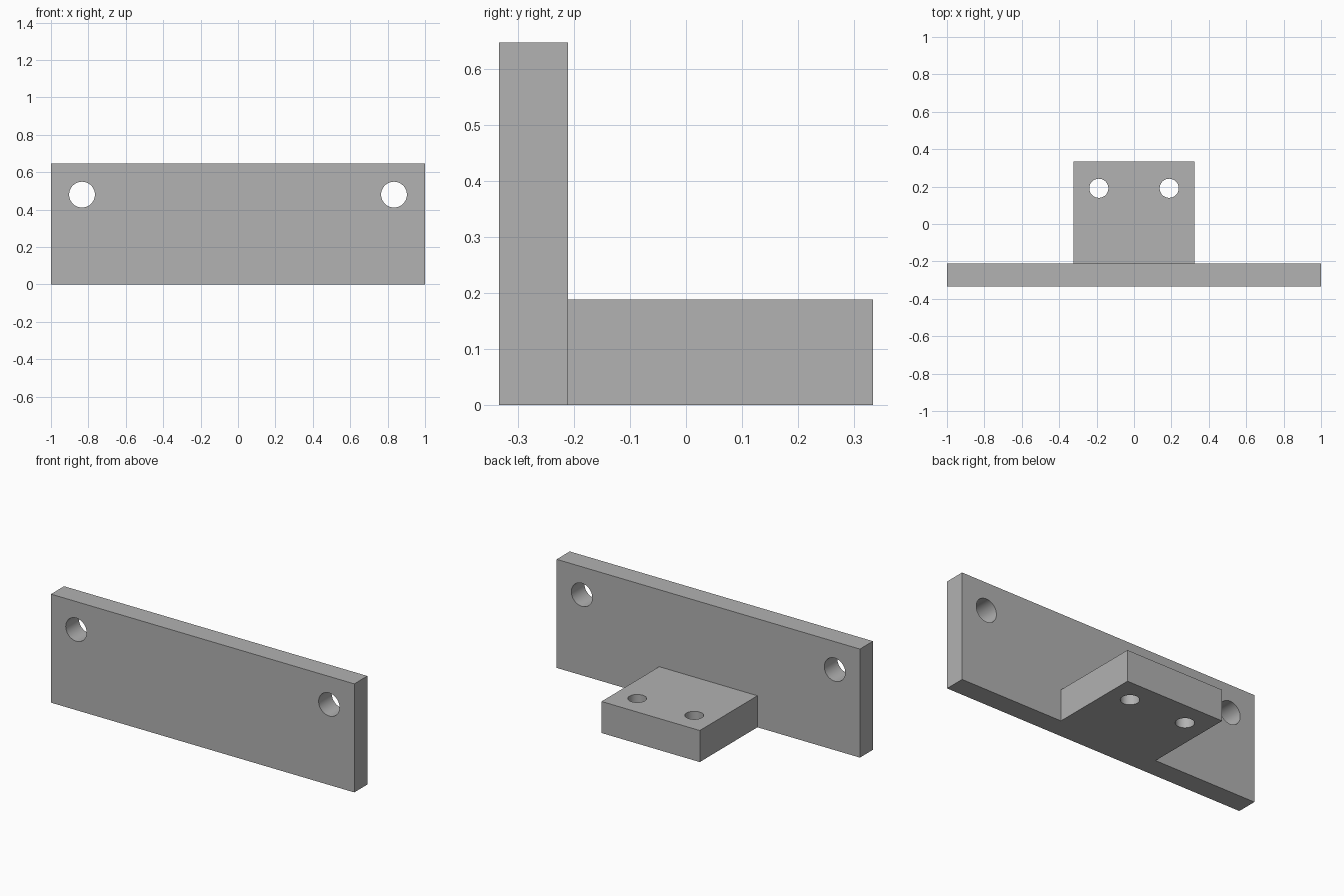
import bpy
import math

if "Cube" in bpy.data.objects:
    bpy.data.objects.remove(bpy.data.objects["Cube"])

grey = bpy.data.materials.new("plain grey")
grey.diffuse_color = (0.445, 0.445, 0.445, 1.0)
grey.use_nodes = True
grey.node_tree.nodes["Principled BSDF"].inputs["Base Color"].default_value = grey.diffuse_color


def box(name, lo, hi):
    centre = [(a + b) / 2 for a, b in zip(lo, hi)]
    bpy.ops.mesh.primitive_cube_add(size=1, location=centre)
    ob = bpy.context.object
    ob.name = name
    ob.scale = [b - a for a, b in zip(lo, hi)]
    bpy.ops.object.transform_apply(location=True, rotation=True, scale=True)
    ob.data.materials.append(grey)
    return ob


def drill(name, centre, radius, depth, rot=(0, 0, 0)):
    bpy.ops.mesh.primitive_cylinder_add(vertices=48, radius=radius, depth=depth,
                                        location=centre, rotation=rot)
    ob = bpy.context.object
    ob.name = name
    ob.data.materials.append(grey)
    return ob


def combine(target, tool, operation):
    mod = target.modifiers.new(operation.lower(), 'BOOLEAN')
    mod.operation = operation
    mod.solver = 'EXACT'
    mod.object = tool
    bpy.context.view_layer.objects.active = target
    bpy.ops.object.modifier_apply(modifier=mod.name)
    bpy.data.objects.remove(tool)


# Upright plate with the foot block merged into its back
bracket = box("mounting_bracket", (-1, -0.333, 0), (1, -0.21, 0.647))
foot = box("foot_block", (-0.324, -0.27, 0), (0.324, 0.333, 0.188))
combine(bracket, foot, 'UNION')

# Mirrored pairs of through holes: two in the plate, two in the foot
for side in (-1, 1):
    combine(bracket, drill("plate_hole", (side * 0.834, -0.27, 0.48), 0.069, 0.4,
                           (math.pi / 2, 0, 0)), 'DIFFERENCE')
    combine(bracket, drill("foot_hole", (side * 0.188, 0.191, 0.094), 0.051, 0.5),
            'DIFFERENCE')

# Smooth hole walls, sharp edges elsewhere
bracket.data.materials.clear()
bracket.data.materials.append(grey)
for poly in bracket.data.polygons:
    poly.material_index = 0
bpy.ops.object.select_all(action='DESELECT')
bracket.select_set(True)
bpy.context.view_layer.objects.active = bracket
bpy.ops.object.shade_smooth_by_angle(angle=math.radians(30))
